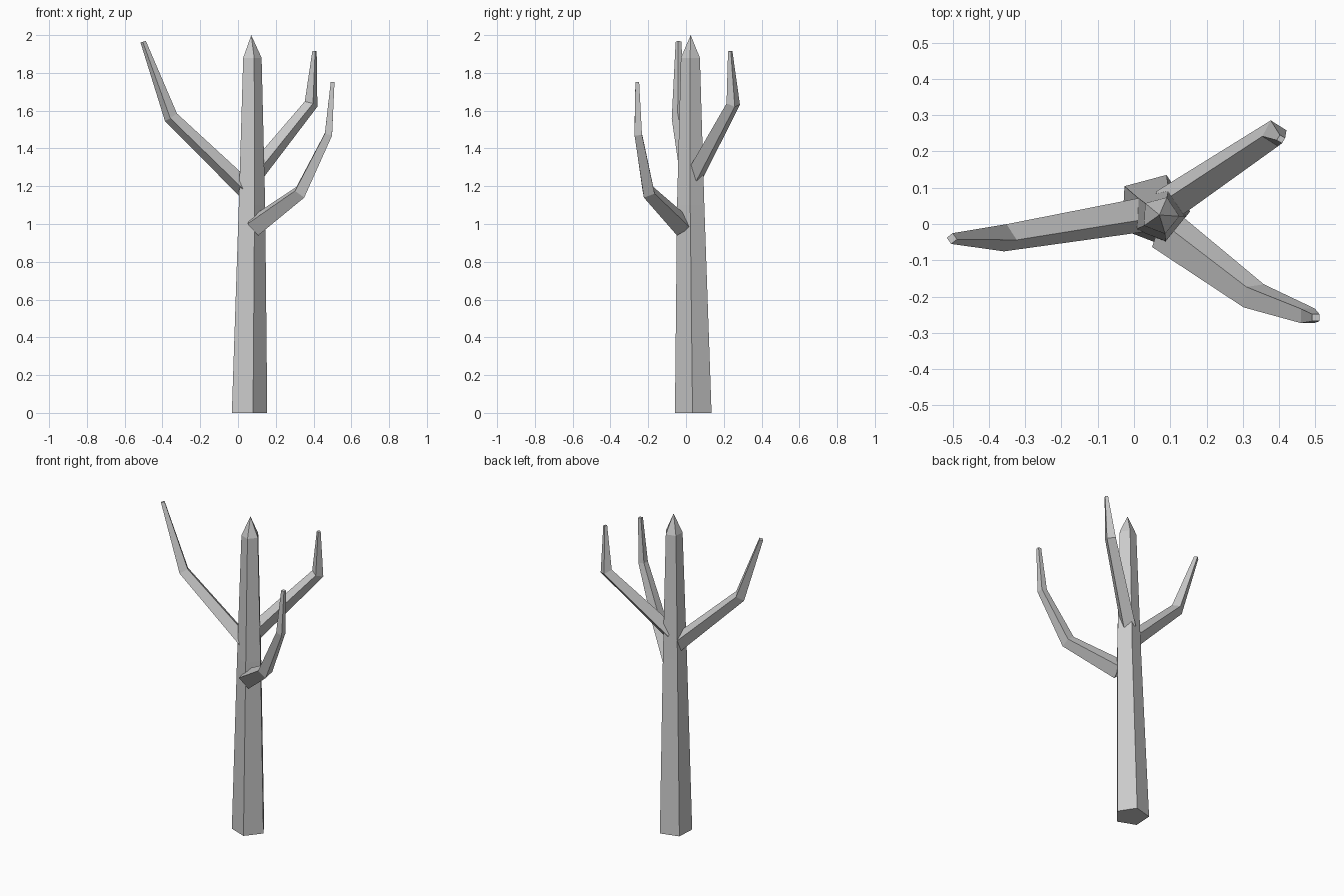
import bpy, bmesh, math
from mathutils import Vector

if "Cube" in bpy.data.objects:
    bpy.data.objects.remove(bpy.data.objects["Cube"])


def skin(name, rings, apex=None):
    """Join rings of points into a closed flat-faced solid, optionally pointed."""
    bm = bmesh.new()
    loops = [[bm.verts.new(p) for p in ring] for ring in rings]
    n = len(loops[0])
    for a, b in zip(loops, loops[1:]):
        for i in range(n):
            j = (i + 1) % n
            bm.faces.new((a[i], a[j], b[j], b[i]))
    bm.faces.new(loops[0][::-1])
    if apex:
        tip = bm.verts.new(apex)
        for i in range(n):
            bm.faces.new((loops[-1][i], loops[-1][(i + 1) % n], tip))
    else:
        bm.faces.new(loops[-1])
    bmesh.ops.recalc_face_normals(bm, faces=bm.faces[:])
    mesh = bpy.data.meshes.new(name)
    bm.to_mesh(mesh)
    bm.free()
    obj = bpy.data.objects.new(name, mesh)
    bpy.context.collection.objects.link(obj)
    return obj


def ring(center, u, v, radius, sides, phase):
    angles = [math.radians(phase) + math.tau * i / sides for i in range(sides)]
    return [center + radius * (math.cos(a) * u + math.sin(a) * v) for a in angles]


def branch(name, path, phase):
    """Four-sided tapering limb along (x, y, z, radius) points."""
    pts = [Vector(p[:3]) for p in path]
    heading = pts[-1] - pts[0]
    side = heading.cross(Vector((0, 0, 1))).normalized()
    rings = []
    for i, p in enumerate(pts):
        t = Vector((0, 0, 0))
        if i > 0:
            t += (p - pts[i - 1]).normalized()
        if i < len(pts) - 1:
            t += (pts[i + 1] - p).normalized()
        t.normalize()
        u = (side - t * side.dot(t)).normalized()
        rings.append(ring(p, u, u.cross(t), path[i][3], 4, phase))
    return skin(name, rings)


# Five-sided leaning trunk with a pointed top
X, Y = Vector((1, 0, 0)), Vector((0, 1, 0))
trunk_path = [(0.053, 0.040, 0, 0.102), (0.068, 0.026, 1.1, 0.076),
              (0.072, 0.024, 1.88, 0.053)]
skin("trunk", [ring(Vector(p[:3]), X, Y, p[3], 5, -3) for p in trunk_path],
     apex=(0.07, 0.025, 2.0))

# Three bent branches
branch("left_branch", [(0.05, 0.03, 1.175, 0.050), (-0.355, -0.038, 1.565, 0.038),
                       (-0.502, -0.04, 1.965, 0.015)], 15)
branch("front_right_branch", [(0.09, -0.02, 0.99, 0.060), (0.33, -0.198, 1.168, 0.043),
                              (0.479, -0.253, 1.475, 0.028),
                              (0.501, -0.258, 1.752, 0.014)], 15)
branch("back_right_branch", [(0.08, 0.045, 1.255, 0.050), (0.387, 0.25, 1.635, 0.037),
                             (0.405, 0.234, 1.915, 0.012)], 15)
